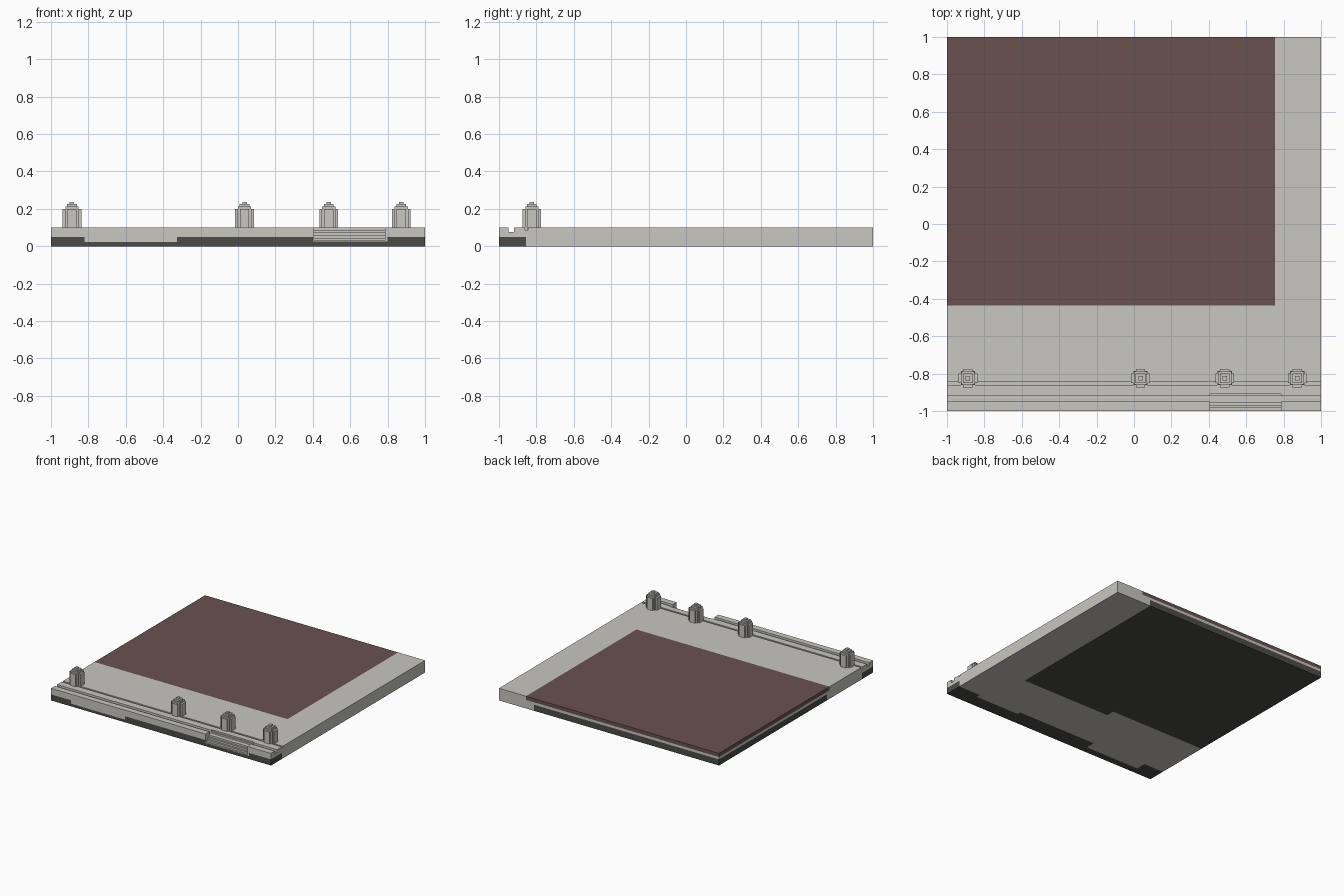
import bpy, bmesh
from mathutils import Vector

if "Cube" in bpy.data.objects:
    bpy.data.objects.remove(bpy.data.objects["Cube"])


def material(name, rgb):
    m = bpy.data.materials.new(name)
    m.diffuse_color = (*rgb, 1)
    m.use_nodes = True
    m.node_tree.nodes["Principled BSDF"].inputs["Base Color"].default_value = m.diffuse_color
    return m


CONCRETE = material("pale_concrete", (0.58, 0.57, 0.53))
DARK = material("dark_asphalt", (0.072, 0.070, 0.062))
RED = material("dull_red", (0.144, 0.084, 0.080))


def extrude_profile(name, points, x0, x1):
    """Closed (y, z) profile swept along x."""
    bm = bmesh.new()
    face = bm.faces.new([bm.verts.new((x0, y, z)) for y, z in points])
    ext = bmesh.ops.extrude_face_region(bm, geom=[face])
    verts = [g for g in ext["geom"] if isinstance(g, bmesh.types.BMVert)]
    bmesh.ops.translate(bm, verts=verts, vec=(x1 - x0, 0, 0))
    bmesh.ops.recalc_face_normals(bm, faces=bm.faces[:])
    me = bpy.data.meshes.new(name)
    bm.to_mesh(me)
    bm.free()
    ob = bpy.data.objects.new(name, me)
    bpy.context.collection.objects.link(ob)
    return ob


# Slab with two grooves along the kerb
slab = extrude_profile("pavement_slab", [
    (-1, 0), (1, 0), (1, .1),
    (-.845, .1), (-.845, .087), (-.86, .087), (-.86, .1),
    (-.92, .1), (-.92, .075), (-.95, .075), (-.95, .1), (-1, .1)], -1, 1)

# Stepped drain inlet cut from the kerb front
cutter = extrude_profile("inlet_cutter", [
    (-1.1, .03), (-.985, .03), (-.985, .045), (-.97, .045), (-.97, .06),
    (-.955, .06), (-.955, .075), (-.94, .075), (-.94, .088), (-.91, .088),
    (-.91, .2), (-1.1, .2)], .405, .785)
cutter.hide_render = True
mod = slab.modifiers.new("inlet", 'BOOLEAN')
mod.object = cutter
mod.operation = 'DIFFERENCE'
mod.solver = 'EXACT'
bpy.context.view_layer.objects.active = slab
bpy.ops.object.modifier_apply(modifier=mod.name)
bpy.data.objects.remove(cutter)

# Painted zones: (material, x range, y range, z range); faces inside take the colour
zones = [
    (1, (-1, -.82), (-1, -.855), (0, .05)),
    (1, (-.82, -.325), (-1, -.94), (0, .022)),
    (1, (-.325, .4), (-1, -.86), (0, .05)),
    (1, (.4, .8), (-1, -.89), (0, .025)),
    (1, (.8, 1), (-1, -.855), (0, .05)),
    (1, (-.13, .68), (-.47, 1), (0, .05)),
    (1, (-1, -.13), (-.40, 1), (0, .05)),
    (2, (-1, .755), (-.435, 1), (.07, .1)),
]
for m in (CONCRETE, DARK, RED):
    slab.data.materials.append(m)
bm = bmesh.new()
bm.from_mesh(slab.data)
for axis in range(3):
    cuts = sorted({v for z in zones for v in z[axis + 1]})
    n = Vector((axis == 0, axis == 1, axis == 2))
    for c in cuts:
        if -1 < c < 1 and not (axis == 2 and c in (0, .1)):
            bmesh.ops.bisect_plane(bm, geom=bm.verts[:] + bm.edges[:] + bm.faces[:],
                                   dist=1e-5, plane_co=n * c, plane_no=n)
for f in bm.faces:
    p = f.calc_center_median()
    f.material_index = 0
    for idx, *box in zones:
        if all(lo - 1e-4 <= p[i] <= hi + 1e-4 for i, (lo, hi) in enumerate(box)):
            f.material_index = idx
bm.to_mesh(slab.data)
bm.free()


# Bollards: stepped round shaft with shrinking square caps
def bollard(name, x, y):
    steps = [(.025, .05), (.038, .038), (.05, .025)]
    quarter = []
    for i, (px, py) in enumerate(steps):
        quarter.append((px, py))
        if i < 2:
            quarter.append((px, steps[i + 1][1]))
    ring = []
    for k in range(4):
        q = quarter[::-1]
        for px, py in q:
            for _ in range(k):
                px, py = -py, px
            ring.append((px, py))
    bm = bmesh.new()
    base = bm.faces.new([bm.verts.new((px, py, .085)) for px, py in ring])
    ext = bmesh.ops.extrude_face_region(bm, geom=[base])
    bmesh.ops.translate(bm, vec=(0, 0, .115),
                        verts=[g for g in ext["geom"] if isinstance(g, bmesh.types.BMVert)])
    for half, z0, z1 in ((.035, .2, .212), (.026, .212, .225), (.012, .225, .237)):
        r = bmesh.ops.create_cube(bm, size=1)["verts"]
        bmesh.ops.scale(bm, verts=r, vec=(2 * half, 2 * half, z1 - z0))
        bmesh.ops.translate(bm, verts=r, vec=(0, 0, (z0 + z1) / 2))
    bmesh.ops.recalc_face_normals(bm, faces=bm.faces[:])
    me = bpy.data.meshes.new(name)
    bm.to_mesh(me)
    bm.free()
    me.materials.append(CONCRETE)
    ob = bpy.data.objects.new(name, me)
    ob.location = (x, y, 0)
    bpy.context.collection.objects.link(ob)


for i, x in enumerate((-.888, .035, .485, .873)):
    bollard(f"bollard_{i + 1}", x, -.824)
